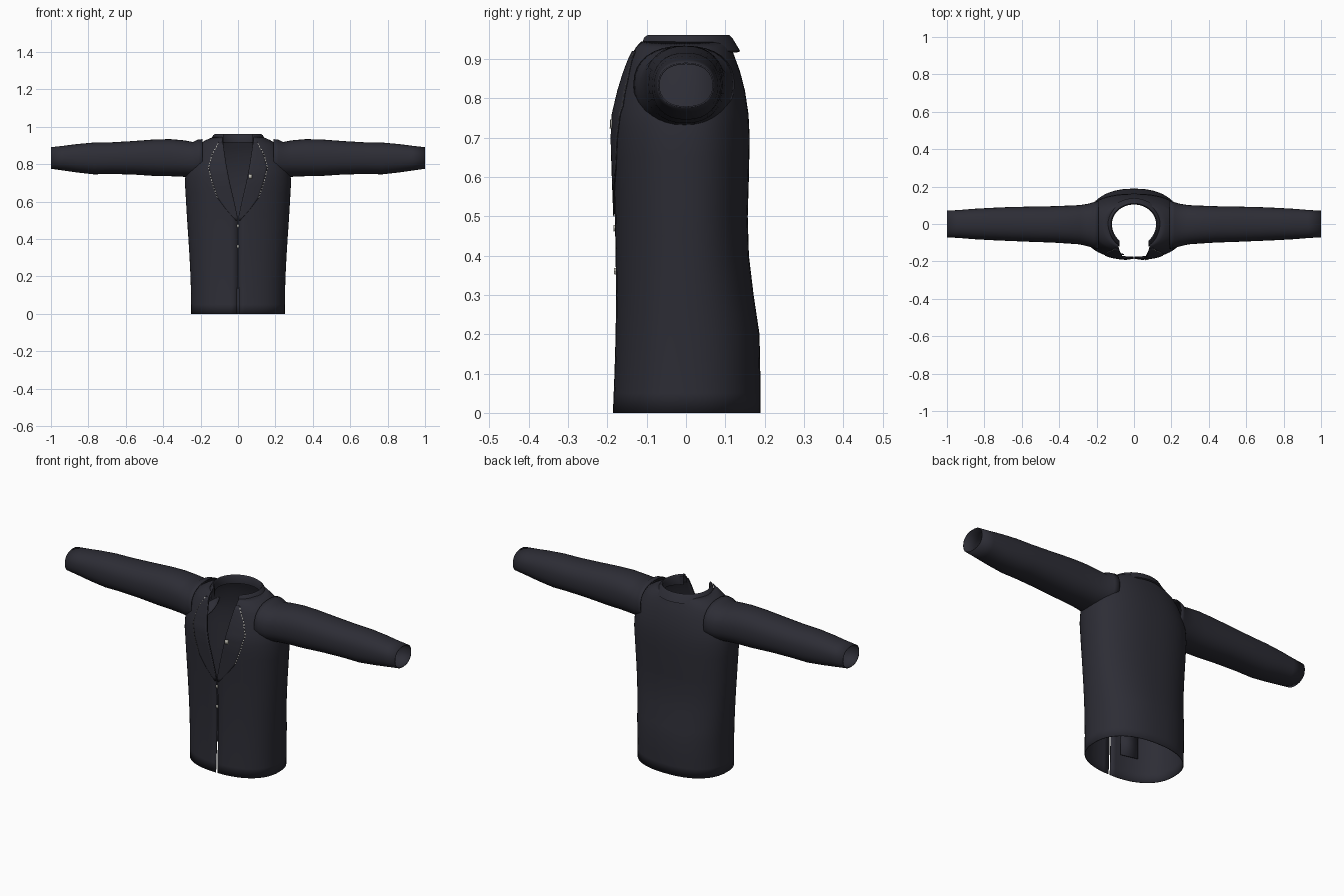
import bpy
import math

if "Cube" in bpy.data.objects:
    bpy.data.objects.remove(bpy.data.objects["Cube"], do_unlink=True)


def material(name, rgb):
    mat = bpy.data.materials.new(name)
    mat.use_nodes = True
    mat.diffuse_color = (*rgb, 1)
    mat.node_tree.nodes["Principled BSDF"].inputs["Base Color"].default_value = (*rgb, 1)
    return mat


CLOTH = material("dark cloth", (0.026, 0.026, 0.036))
THREAD = material("pale thread", (0.55, 0.54, 0.48))
POWER = 2.3  # roundness of every cross-section


def lerp(table, key):
    """Interpolate rows of (key, value, ...) at key."""
    if key <= table[0][0]:
        return table[0][1:]
    for a, b in zip(table, table[1:]):
        if key <= b[0]:
            f = (key - a[0]) / (b[0] - a[0])
            return tuple(p + (q - p) * f for p, q in zip(a[1:], b[1:]))
    return table[-1][1:]


def rounded(t):
    """Point on a unit superellipse; t = 0 is the front, t = pi the back."""
    s, c = math.sin(t), math.cos(t)
    e = 2 / POWER
    return math.copysign(abs(s) ** e, s), math.copysign(abs(c) ** e, c)


def loft(name, rings, closed=False, thickness=0.0, mat=CLOTH, angle=50):
    """Skin a list of equal-length point rows."""
    n = len(rings[0])
    verts = [p for ring in rings for p in ring]
    faces = []
    for i in range(len(rings) - 1):
        for j in range(n if closed else n - 1):
            k = (j + 1) % n
            faces.append((i * n + j, i * n + k, (i + 1) * n + k, (i + 1) * n + j))
    mesh = bpy.data.meshes.new(name)
    mesh.from_pydata(verts, [], faces)
    mesh.materials.append(mat)
    obj = bpy.data.objects.new(name, mesh)
    bpy.context.collection.objects.link(obj)
    if thickness:
        mod = obj.modifiers.new("cloth thickness", 'SOLIDIFY')
        mod.thickness = thickness
        mod.offset = -1
    bpy.ops.object.select_all(action='DESELECT')
    obj.select_set(True)
    bpy.context.view_layer.objects.active = obj
    bpy.ops.object.shade_smooth_by_angle(angle=math.radians(angle))
    return obj


# Height, half width, front y, back y of the body
BODY = [(0, .25, -.186, .189), (.1, .251, -.182, .189), (.2, .254, -.179, .187),
        (.3, .259, -.178, .172), (.4, .265, -.179, .16), (.5, .272, -.181, .157),
        (.6, .278, -.185, .16), (.7, .284, -.189, .162), (.76, .28, -.187, .159),
        (.82, .262, -.174, .15), (.87, .24, -.16, .137), (.905, .215, -.148, .124),
        (.93, .17, -.14, .115), (.945, .135, -.135, .108)]
# Height and half width of the front opening
OPENING = [(0, .005), (.3, .003), (.52, .003), (.6, .02), (.71, .046), (.8, .063), (.93, .083)]
# Height and outer edge of the lapel
LAPEL = [(.5, .012), (.56, .065), (.62, .11), (.7, .138), (.78, .158), (.85, .14), (.92, .102)]


def front_y(x, z):
    half, front, _ = lerp(BODY, z)
    return front * max(0, 1 - abs(x / half) ** POWER) ** (1 / POWER)


# Body shell, split down the front
rings = []
levels = sorted({row[0] for row in BODY} | {.05, .25, .35, .45, .52, .56, .65, .73, .79, .85, .89})
for z in levels:
    half, front, back = lerp(BODY, z)
    start = math.asin((lerp(OPENING, z)[0] / half) ** (POWER / 2))
    ring = []
    for i in range(65):
        x, c = rounded(start + (2 * math.pi - 2 * start) * i / 64)
        ring.append((x * half, c * front if c > 0 else -c * back, z))
    rings.append(ring)
loft("jacket_body", rings, thickness=.004)

# Folded collar: stand inside, crest, then the outer fall
COLLAR = [(.118, .104, -.118, .915), (.118, .104, -.118, .953), (.124, .11, -.126, .961),
          (.133, .117, -.132, .955), (.152, .138, -.14, .92), (.146, .13, -.136, .917)]
rings = []
for half, back, front, z in COLLAR:
    start = math.asin(.078 / half)
    ring = []
    for i in range(41):
        t = start + (2 * math.pi - 2 * start) * i / 40
        c = math.cos(t)
        drop = .015 * max(0, c) if z < .93 else 0
        ring.append((half * math.sin(t), c * front if c > 0 else -c * back, z - drop))
    rings.append(ring)
loft("collar", rings, angle=40)

# Sleeves: x, centre y, half depth, bottom z, top z
SLEEVE = [(.19, -.005, .125, .742, .93), (.215, -.006, .119, .737, .928), (.24, -.006, .111, .735, .915),
          (.29, -.004, .101, .737, .924), (.36, -.003, .097, .74, .93), (.44, -.002, .093, .741, .929),
          (.56, -.001, .09, .749, .92), (.68, .0, .086, .752, .913), (.77, .0, .082, .75, .912),
          (.86, .0, .077, .76, .904), (.93, .0, .071, .77, .895), (1, .0, .067, .78, .887)]
for side, word in ((1, "left"), (-1, "right")):
    rings = []
    for x, mid, depth, low, high in SLEEVE:
        ring = []
        for i in range(32):
            s, c = rounded(side * 2 * math.pi * i / 32)
            ring.append((side * x, mid + depth * s, (low + high) / 2 + (high - low) / 2 * c))
        rings.append(ring)
    loft(word + "_sleeve", rings, closed=True, thickness=.004)

    # Lapel laid over the chest
    rings = []
    for i in range(22):
        z = .5 + .42 * i / 21
        inner, outer = lerp(OPENING, z)[0], lerp(LAPEL, z)[0]
        row = []
        for j in range(9):
            x = inner + (outer - inner) * j / 8
            row.append((side * x, front_y(x, z) - .004, z))
        rings.append(row if side > 0 else row[::-1])
    loft(word + "_lapel", rings, thickness=.003)

    # Row of stitches on the lapel edge
    for k in range(20):
        z = .622 + .298 * k / 20
        rings = []
        for dz in (0, .009):
            x = lerp(LAPEL, z + dz)[0]
            rings.append([(side * (x + dx), front_y(x + dx, z + dz) - .0055, z + dz)
                          for dx in (-.002, .002)[::side]])
        loft(f"{word}_lapel_stitch_{k + 1}", rings, mat=THREAD)


def front_plate(name, x, z, wide, high, lift, mat):
    rows = [[(px, front_y(px, pz) - lift, pz) for px in (x - wide / 2, x + wide / 2)]
            for pz in (z - high / 2, z + high / 2)]
    loft(name, rows, thickness=.004, mat=mat)


# Lapel pin, front buttons and inner pocket
front_plate("lapel_pin", .066, .735, .016, .022, .008, THREAD)
for k, z in enumerate((.47, .36)):
    front_plate(f"button_{k + 1}", 0, z, .01, .016, .004, THREAD)
front_plate("inner_pocket", -.1, .2, .09, .16, -.012, CLOTH)
